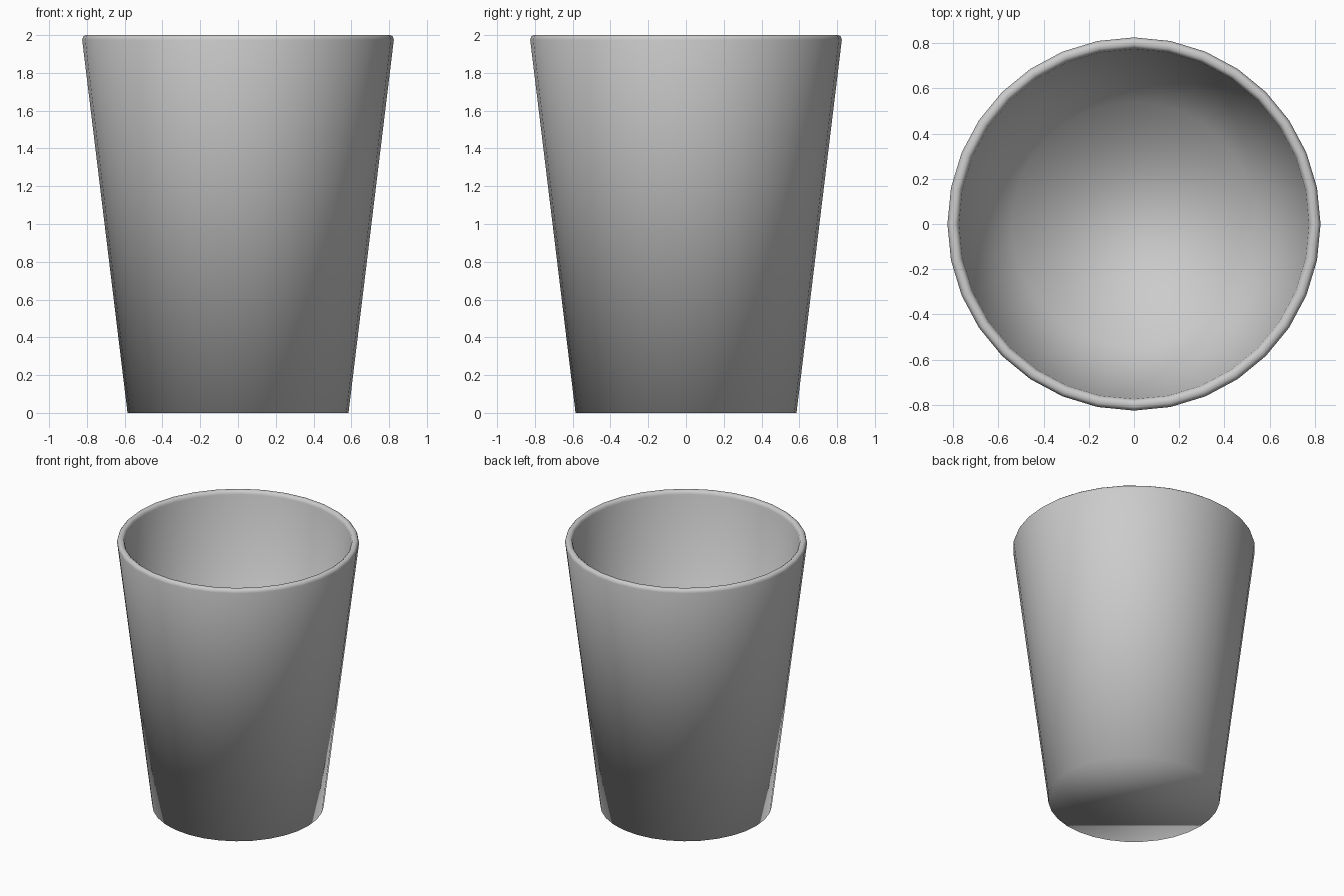
import bpy, bmesh
from math import cos, sin, pi

if "Cube" in bpy.data.objects:
    bpy.data.objects.remove(bpy.data.objects["Cube"])

SIDES = 32

# half cross-section (radius, height): outer base, outer wall, rounded rim, inner wall, inner floor
profile = [(0.585, 0.0), (0.825, 1.975), (0.82, 1.991), (0.81, 2.0),
           (0.79, 2.0), (0.779, 1.991), (0.774, 1.975), (0.54, 0.05)]

bm = bmesh.new()
rings = [[bm.verts.new((r * cos(2 * pi * i / SIDES), r * sin(2 * pi * i / SIDES), z))
          for i in range(SIDES)] for r, z in profile]

# walls and rim
for a, b in zip(rings, rings[1:]):
    for i in range(SIDES):
        j = (i + 1) % SIDES
        bm.faces.new((a[i], a[j], b[j], b[i]))

# underside and inner floor
bm.faces.new(rings[0][::-1])
bm.faces.new(rings[-1])

bmesh.ops.recalc_face_normals(bm, faces=bm.faces[:])
for f in bm.faces:
    f.smooth = True  # the whole cup shades softly, base included

mesh = bpy.data.meshes.new("cup")
bm.to_mesh(mesh)
bm.free()
cup = bpy.data.objects.new("cup", mesh)
bpy.context.collection.objects.link(cup)
